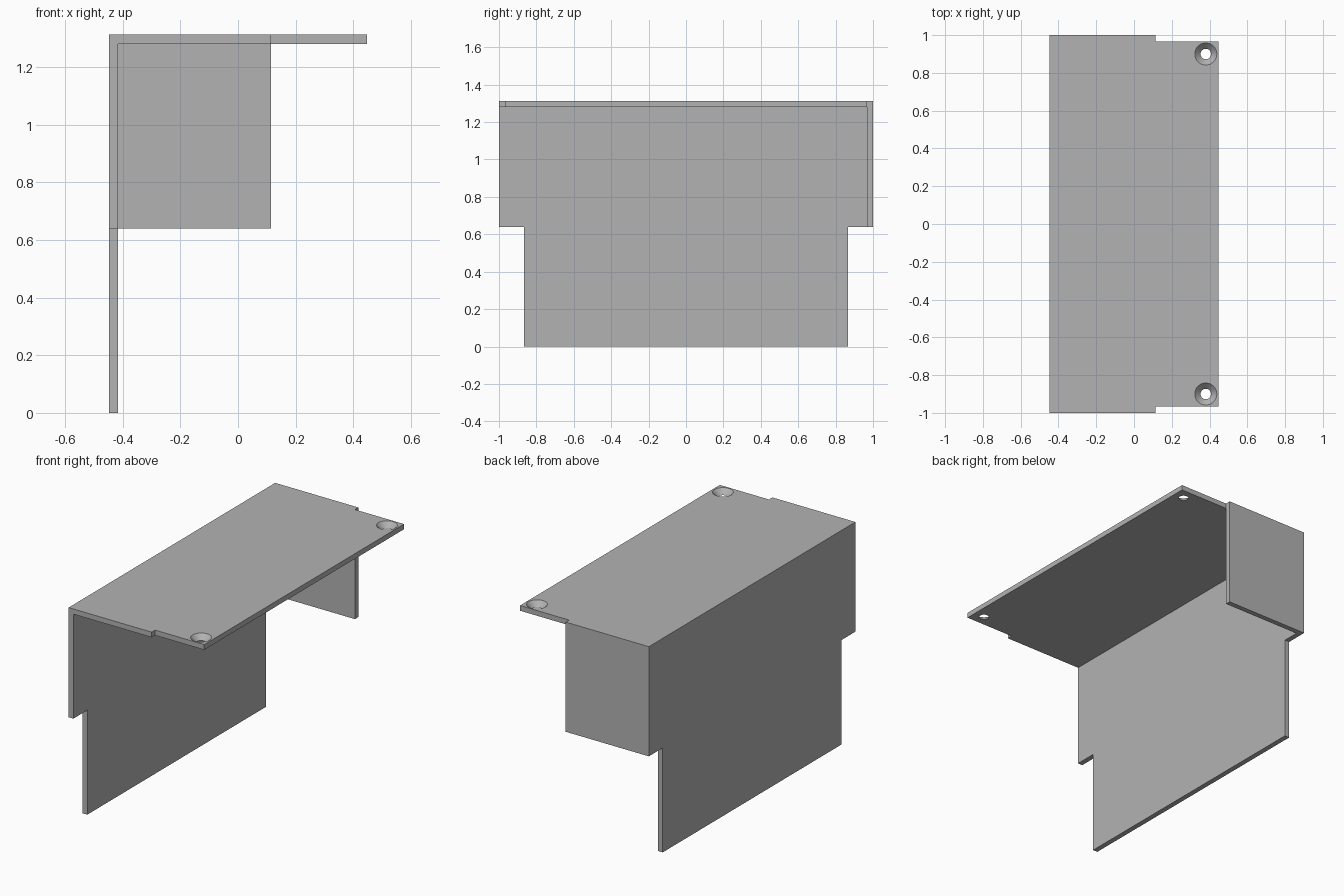
import bpy
import bmesh
from mathutils import Matrix, Vector

cube = bpy.data.objects.get("Cube")
if cube:
    bpy.data.objects.remove(cube, do_unlink=True)

grey = bpy.data.materials.new("plain grey")
grey.use_nodes = True
color = (0.45, 0.45, 0.45, 1)
grey.diffuse_color = color
grey.node_tree.nodes["Principled BSDF"].inputs["Base Color"].default_value = color

# Overall sizes
T = 0.032                    # sheet thickness
LEFT, RIGHT = 0.448, -0.448  # outer sides
STEP_X = 0.115               # where the top narrows and the end panel stops
STEP_Z = 0.64                # bottom of the wide part
TOP = 1.312


def finish(bm, name):
    mesh = bpy.data.meshes.new(name)
    bmesh.ops.recalc_face_normals(bm, faces=bm.faces)
    bm.to_mesh(mesh)
    bm.free()
    obj = bpy.data.objects.new(name, mesh)
    bpy.context.collection.objects.link(obj)
    mesh.materials.append(grey)
    return obj


def plate(name, outline, thickness):
    """Extrude a flat outline of 3D points along the thickness vector."""
    bm = bmesh.new()
    face = bm.faces.new([bm.verts.new(p) for p in outline])
    moved = bmesh.ops.extrude_face_region(bm, geom=[face], use_keep_orig=True)
    verts = [g for g in moved["geom"] if isinstance(g, bmesh.types.BMVert)]
    bmesh.ops.translate(bm, verts=verts, vec=Vector(thickness))
    return finish(bm, name)


def mirrored(half):
    """Complete a (y, other) half outline across y = 0."""
    return half + [(-y, v) for y, v in reversed(half)]


# Top plate, slightly narrower toward the free edge
top_half = [(1, RIGHT), (1, STEP_X), (0.967, STEP_X), (0.967, LEFT)]
top_plate = plate("top_plate", [(x, y, TOP - T) for y, x in mirrored(top_half)], (0, 0, T))

# Tall side panel with a stepped lower tongue
side_half = [(1, TOP - T), (1, STEP_Z), (0.865, STEP_Z), (0.865, 0)]
plate("side_panel", [(RIGHT, y, z) for y, z in mirrored(side_half)], (T, 0, 0))

# End panel closing the back only
plate("end_panel", [(RIGHT + T, 1, STEP_Z), (STEP_X, 1, STEP_Z),
                    (STEP_X, 1, TOP - T), (RIGHT + T, 1, TOP - T)], (0, -T, 0))

# Countersunk screw holes through the top plate
bm = bmesh.new()
for side in (-1, 1):
    bmesh.ops.create_cone(bm, cap_ends=True, segments=48, radius1=0.018, radius2=0.068,
                          depth=T + 0.02,
                          matrix=Matrix.Translation((0.38, side * 0.9, TOP - T / 2)))
cutter = finish(bm, "screw_hole_cutter")
cutter.hide_render = True

cut = top_plate.modifiers.new("screw holes", "BOOLEAN")
cut.operation = "DIFFERENCE"
cut.solver = "EXACT"
cut.object = cutter
bpy.ops.object.select_all(action="DESELECT")
bpy.context.view_layer.objects.active = top_plate
top_plate.select_set(True)
bpy.ops.object.modifier_apply(modifier=cut.name)
bpy.data.objects.remove(cutter, do_unlink=True)
bpy.ops.object.shade_smooth_by_angle()
